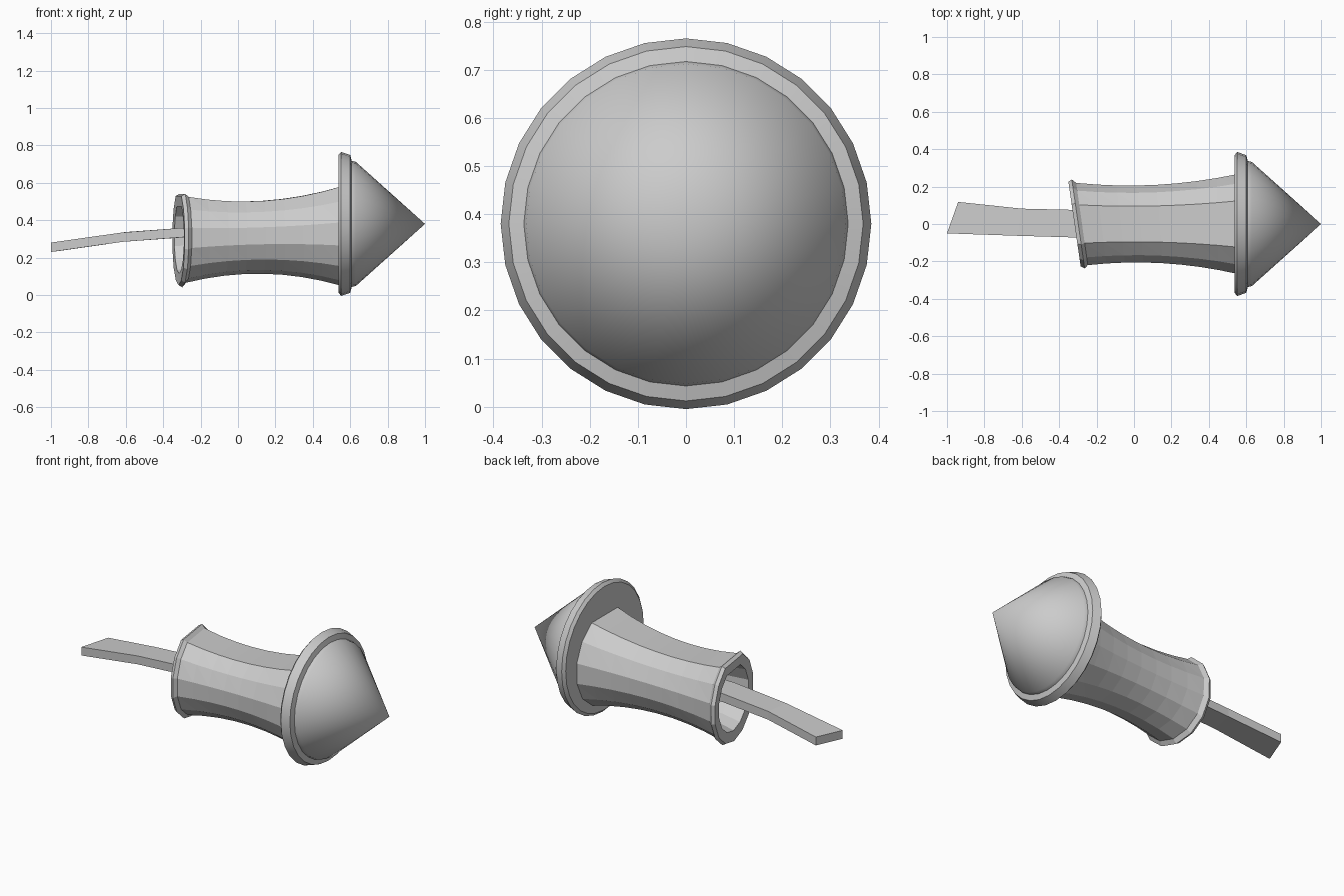
import bpy, bmesh
from math import sin, cos, radians, pi

if "Cube" in bpy.data.objects:
    bpy.data.objects.remove(bpy.data.objects["Cube"])


def finish(name, bm, smooth=None):
    bmesh.ops.recalc_face_normals(bm, faces=bm.faces)
    me = bpy.data.meshes.new(name)
    bm.to_mesh(me)
    bm.free()
    ob = bpy.data.objects.new(name, me)
    bpy.context.collection.objects.link(ob)
    if smooth:
        bpy.ops.object.select_all(action='DESELECT')
        ob.select_set(True)
        bpy.context.view_layer.objects.active = ob
        bpy.ops.object.shade_smooth_by_angle(angle=radians(smooth))
    return ob


def skin(bm, rings, is_spiral=lambda i: False):
    """Bridge closed rings; spiral bands get a consistent diagonal, except on the last (flat) side."""
    n = len(rings[0])
    for i in range(len(rings) - 1):
        a, b = rings[i], rings[i + 1]
        for j in range(n):
            k = (j + 1) % n
            if is_spiral(i) and k:
                bm.faces.new((a[j], b[j], a[k]))
                bm.faces.new((b[j], b[k], a[k]))
            else:
                bm.faces.new((a[j], b[j], b[k], a[k]))


# Nose cone with stepped flange
bm = bmesh.new()
N = 28
profile = [(0.537, 0.368), (0.552, 0.385), (0.60, 0.368), (0.608, 0.337), (0.63, 0.332)]
rings = [[bm.verts.new((x, r * sin(2 * pi * j / N), 0.38 + r * cos(2 * pi * j / N)))
          for j in range(N)] for x, r in profile]
skin(bm, rings)
bm.faces.new(rings[0])
tip = bm.verts.new((1, 0, 0.38))
for j in range(N):
    bm.faces.new((rings[-1][j], rings[-1][(j + 1) % N], tip))
finish("nose_cone", bm, 30)


# Waisted, flat-topped tube with a slanted flared rim and hollow end
def quad(x, p, m, q):
    """Parabola through values at x = -0.28, 0 and 0.55."""
    a, b, c = -0.28, 0.0, 0.55
    return (p * (x - b) * (x - c) / ((a - b) * (a - c))
            + m * (x - a) * (x - c) / ((b - a) * (b - c))
            + q * (x - a) * (x - b) / ((c - a) * (c - b)))


rows = [(0.10, 0.14, 0.145, 0.31), (-0.20, 0.16, 0.17, 0.31), (-0.315, 0.178, 0.19, 0.305),
        (-0.318, 0.232, 0.252, 0.305), (-0.298, 0.243, 0.264, 0.305)]
start = len(rows)
for i in range(9):
    x = -0.278 + 0.828 * i / 8
    rows.append((x, quad(x, 0.225, 0.21, 0.272), quad(x, 0.243, 0.206, 0.28),
                 quad(x, 0.308, 0.316, 0.33)))
bm = bmesh.new()
rings = []
for x, ry, rz, cz in rows:
    slant = -0.145 * max(0, min(1, (0.55 - x) / 0.85))
    ring = []
    for j in range(13):
        a = radians(27 + 25.5 * j)
        y = ry * sin(a)
        ring.append(bm.verts.new((x + slant * y, y, cz + rz * cos(a))))
    rings.append(ring)
skin(bm, rings, lambda i: i >= start)
bm.faces.new(rings[0])
bm.faces.new(rings[-1])
finish("rocket_tube", bm)

# Bent guide stick: (x at -y side, x at +y side, y min, y max, z bottom)
path = [(-1.0, -0.94, -0.05, 0.118, 0.23), (-0.62, -0.60, -0.063, 0.082, 0.284),
        (-0.28, -0.30, -0.073, 0.075, 0.31), (0.11, 0.11, -0.073, 0.073, 0.318)]
bm = bmesh.new()
rings = []
for xa, xb, y0, y1, z in path:
    zb = z + 0.13 * (xb - xa)
    rings.append([bm.verts.new(v) for v in ((xa, y0, z), (xb, y1, zb),
                                            (xb, y1, zb + 0.05), (xa, y0, z + 0.05))])
skin(bm, rings)
bm.faces.new(rings[0])
bm.faces.new(rings[-1])
finish("guide_stick", bm)
